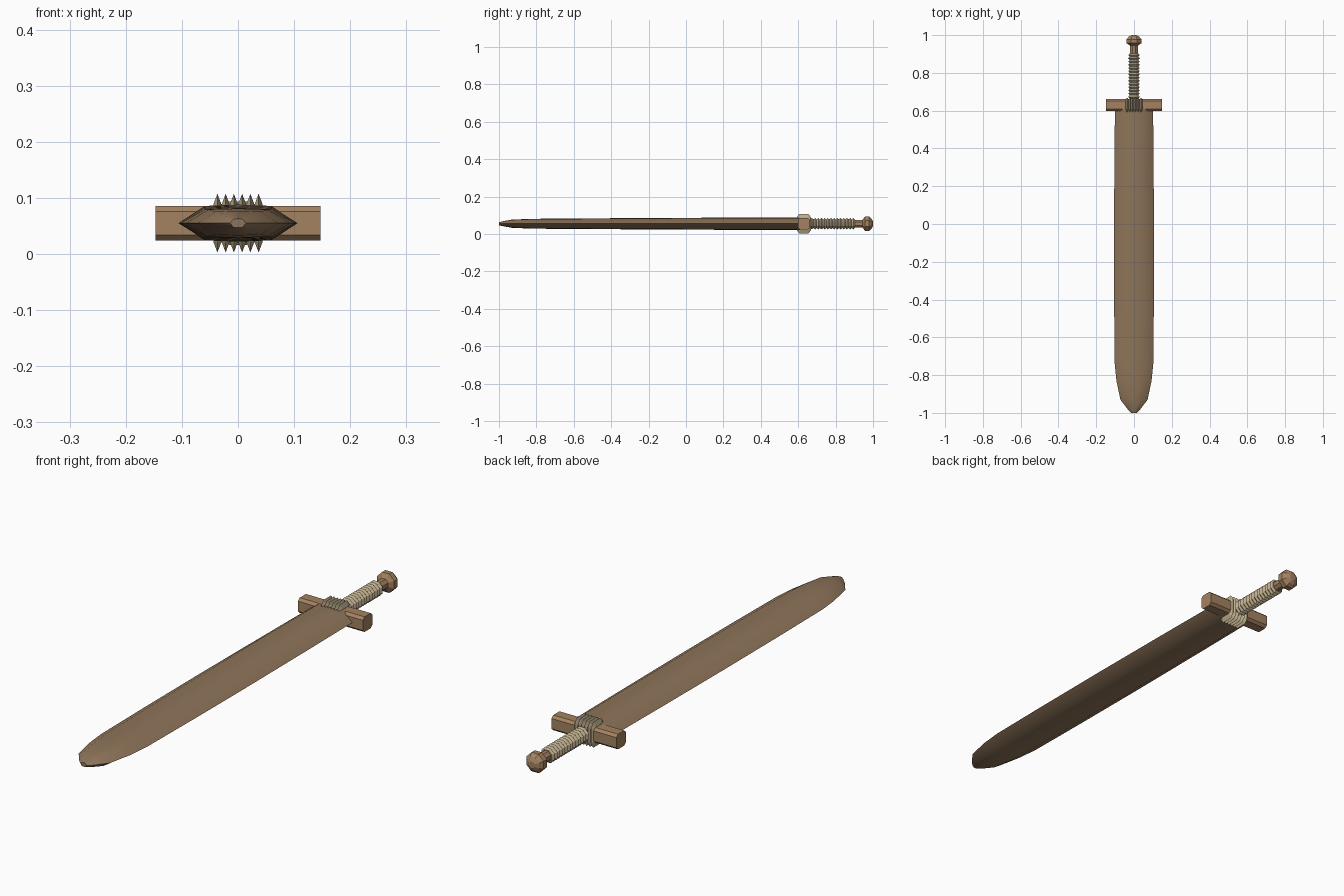
import bpy, bmesh, math

if "Cube" in bpy.data.objects:
    bpy.data.objects.remove(bpy.data.objects["Cube"])

ZC = 0.055  # height of the sword's long axis


def material(name, rgb):
    m = bpy.data.materials.new(name)
    m.diffuse_color = (*rgb, 1)
    m.use_nodes = True
    m.node_tree.nodes["Principled BSDF"].inputs["Base Color"].default_value = m.diffuse_color
    return m


WOOD = material("light wood", (0.37, 0.225, 0.12))
BLADE = material("worn wood", (0.27, 0.175, 0.10))
ROPE = material("rope", (0.50, 0.41, 0.26))


def loft(name, sections, mat, smooth=None):
    """Skin a list of closed rings of 3D points and cap both ends."""
    bm = bmesh.new()
    rings = [[bm.verts.new(p) for p in s] for s in sections]
    n = len(rings[0])
    for a, b in zip(rings, rings[1:]):
        for i in range(n):
            j = (i + 1) % n
            bm.faces.new((a[i], a[j], b[j], b[i]))
    bm.faces.new(rings[0])
    bm.faces.new(rings[-1])
    bmesh.ops.recalc_face_normals(bm, faces=bm.faces)
    me = bpy.data.meshes.new(name)
    bm.to_mesh(me)
    bm.free()
    me.materials.append(mat)
    ob = bpy.data.objects.new(name, me)
    bpy.context.collection.objects.link(ob)
    if smooth:
        bpy.ops.object.select_all(action='DESELECT')
        ob.select_set(True)
        bpy.context.view_layer.objects.active = ob
        bpy.ops.object.shade_smooth_by_angle(angle=math.radians(smooth))
    return ob


def lathe(name, profile, mat, sides=8):
    """Turn (y, radius) pairs around the sword's long axis."""
    angles = [2 * math.pi * (i + 0.5) / sides for i in range(sides)]
    return loft(name, [[(r * math.cos(a), y, ZC + r * math.sin(a)) for a in angles]
                       for y, r in profile], mat)


# Blade: flattened section with bevelled edges, narrowing to a blunt tip
def blade_section(y, w, h):
    half = [(1, 0), (0.57, 0.93), (0, 1), (-0.57, 0.93)]
    pts = half + [(-x, -z) for x, z in half]
    return [(x * w, y, ZC + z * h) for x, z in pts]


stations = [(0.62, 0.101, 0.033), (0.3, 0.104, 0.033), (-0.1, 0.106, 0.031),
            (-0.45, 0.105, 0.029), (-0.74, 0.102, 0.027), (-0.83, 0.093, 0.026),
            (-0.93, 0.072, 0.022), (-0.98, 0.034, 0.013), (-1.0, 0.014, 0.008)]
loft("blade", [blade_section(*s) for s in stations], BLADE, smooth=42)

# Crossguard: chamfered bar
quarter = [(0.031, 0.021), (0.02, 0.031)]
bar = (quarter + [(-y, z) for y, z in reversed(quarter)]
       + [(-y, -z) for y, z in quarter] + [(y, -z) for y, z in reversed(quarter)])
loft("crossguard", [[(x, 0.63 + y, ZC + z) for y, z in bar] for x in (-0.147, 0.147)], WOOD)

# Rope wound around the middle of the guard: ridged octagonal sleeve
TURNS, PITCH = 6, 0.0147
sleeve = []
for i in range(2 * TURNS + 1):
    x = (i - TURNS) * PITCH / 2
    sy, sz = (1.22, 1.69) if i % 2 else (0.98, 1.06)
    sleeve.append([(x, 0.63 + y * sy, ZC + z * sz) for y, z in bar])
loft("guard_rope", sleeve, ROPE)

# Grip core and pommel
lathe("grip", [(0.64, 0.022), (0.95, 0.022)], WOOD)
lathe("pommel", [(0.944, 0.022), (0.957, 0.042), (0.978, 0.042), (0.992, 0.03), (1.0, 0.014)], WOOD)

# Rope wound around the grip: ridged sleeve
COILS = 14
lathe("grip_rope", [(0.665 + i * 0.238 / (2 * COILS), 0.033 if i % 2 else 0.025)
                    for i in range(2 * COILS + 1)], ROPE)
